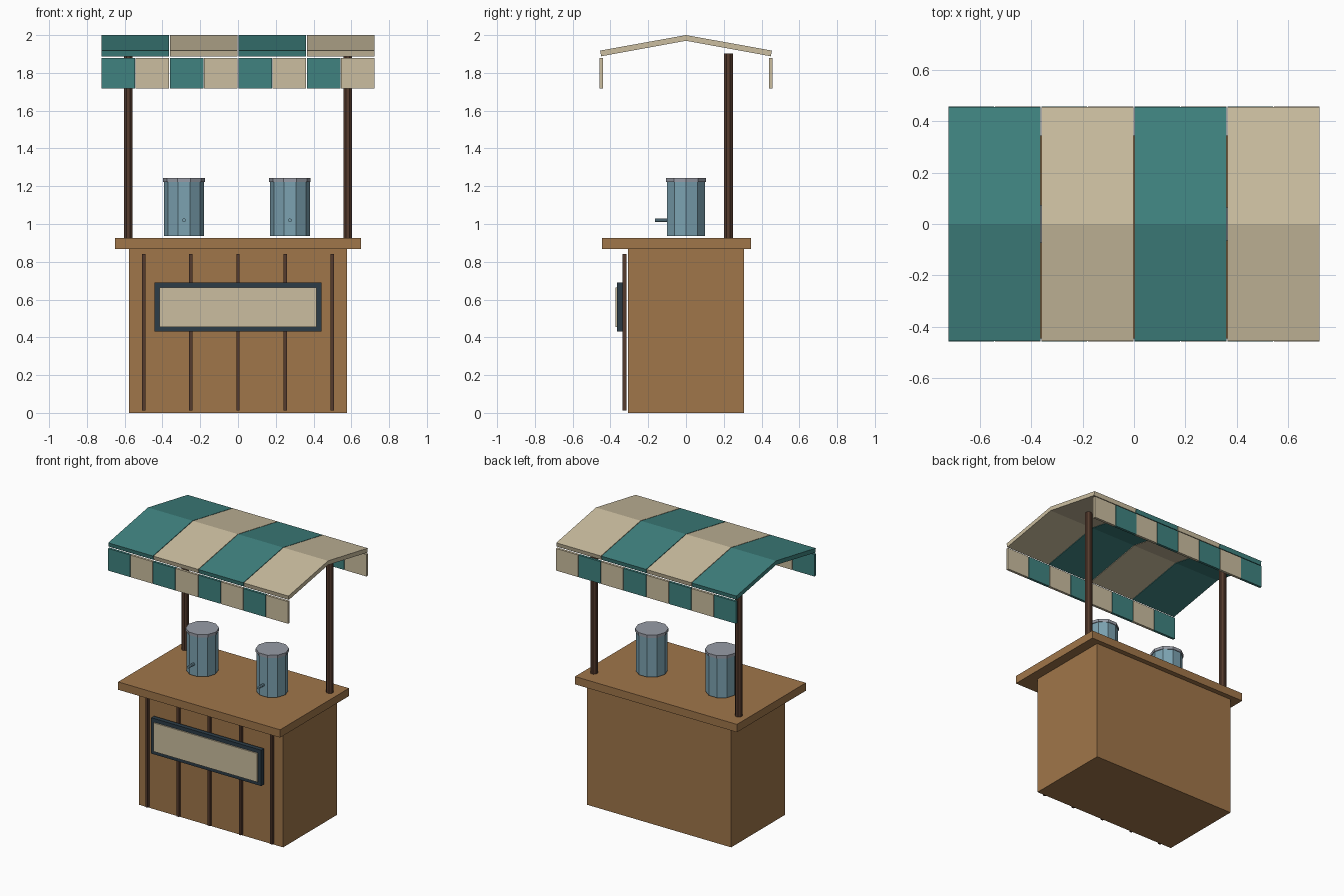
import bpy
import bmesh
from math import radians
from mathutils import Matrix

cube = bpy.data.objects.get("Cube")
if cube:
    bpy.data.objects.remove(cube, do_unlink=True)


def material(name, rgb):
    mat = bpy.data.materials.new(name)
    mat.use_nodes = True
    mat.diffuse_color = (*rgb, 1)
    mat.node_tree.nodes["Principled BSDF"].inputs["Base Color"].default_value = (*rgb, 1)
    return mat


WOOD = material("warm wood", (0.35, 0.18, 0.068))
DARK_WOOD = material("dark wood", (0.09, 0.043, 0.027))
TEAL = material("teal cloth", (0.05, 0.225, 0.215))
CREAM = material("cream cloth", (0.60, 0.515, 0.35))
NAVY = material("navy frame", (0.025, 0.045, 0.063))
STEEL_BLUE = material("blue metal", (0.20, 0.36, 0.44))
GREY = material("grey metal", (0.31, 0.33, 0.38))


def finish(bm, name, mat):
    bmesh.ops.recalc_face_normals(bm, faces=bm.faces)
    mesh = bpy.data.meshes.new(name)
    bm.to_mesh(mesh)
    bm.free()
    mesh.materials.append(mat)
    obj = bpy.data.objects.new(name, mesh)
    bpy.context.collection.objects.link(obj)
    return obj


def box(name, mat, x, y, z):
    """Box from (min, max) pairs."""
    bm = bmesh.new()
    bmesh.ops.create_cube(bm, size=1)
    for v in bm.verts:
        v.co = [lo + (hi - lo) * (c + 0.5) for c, (lo, hi) in zip(v.co, (x, y, z))]
    return finish(bm, name, mat)


def prism(name, mat, sides, radius, depth, centre, rotation):
    """Flat-sided cylinder around the rotated z axis."""
    bm = bmesh.new()
    bmesh.ops.create_cone(bm, cap_ends=True, segments=sides, radius1=radius,
                          radius2=radius, depth=depth,
                          matrix=Matrix.Translation(centre) @ rotation)
    return finish(bm, name, mat)


def extrude_x(name, mat, profile, x0, x1):
    """Extrude a (y, z) outline along x."""
    bm = bmesh.new()
    face = bm.faces.new([bm.verts.new((x0, y, z)) for y, z in profile])
    moved = bmesh.ops.extrude_face_region(bm, geom=[face])["geom"]
    bmesh.ops.translate(bm, vec=(x1 - x0, 0, 0),
                        verts=[g for g in moved if isinstance(g, bmesh.types.BMVert)])
    return finish(bm, name, mat)


# Counter
box("counter_body", WOOD, (-0.578, 0.578), (-0.308, 0.308), (0, 0.87))
box("counter_top", WOOD, (-0.65, 0.65), (-0.446, 0.344), (0.868, 0.925))

# Front battens
for i in range(5):
    x = -0.5 + i * 0.25
    box(f"front_batten_{i + 1}", DARK_WOOD, (x - 0.009, x + 0.009),
        (-0.335, -0.314), (0.012, 0.84))

# Sign board
box("sign_frame", NAVY, (-0.442, 0.442), (-0.365, -0.333), (0.43, 0.69))
box("sign_panel", CREAM, (-0.416, 0.416), (-0.374, -0.36), (0.455, 0.663))

# Posts
upright = Matrix.Rotation(radians(22.5), 4, "Z")
for side, x in (("right", -0.581), ("left", 0.581)):
    prism(f"{side}_post", DARK_WOOD, 8, 0.0255, 0.98, (x, 0.224, 1.413), upright)

# Drink canisters
turn = Matrix.Rotation(radians(90), 4, "Z")
along_y = Matrix.Rotation(radians(90), 4, "X")
for side, x in (("right", -0.286), ("left", 0.275)):
    prism(f"{side}_canister", STEEL_BLUE, 10, 0.105, 0.289, (x, 0, 1.0805), turn)
    prism(f"{side}_canister_lid", GREY, 10, 0.11, 0.021, (x, 0, 1.2335), turn)
    prism(f"{side}_canister_tap", STEEL_BLUE, 8, 0.0095, 0.08, (x, -0.124, 1.02), along_y)

# Striped awning roof
HALF = 0.725
GAP = 0.002
roof_profile = [(-0.455, 1.918), (0, 2.0), (0.455, 1.918),
                (0.449, 1.888), (0, 1.97), (-0.449, 1.888)]


def stripes(count):
    width = 2 * HALF / count
    for i in range(count):
        x0 = -HALF + i * width
        yield i + 1, x0 + GAP, x0 + width - GAP, (TEAL, CREAM)[i % 2]


for n, x0, x1, mat in stripes(4):
    extrude_x(f"roof_stripe_{n}", mat, roof_profile, x0, x1)

# Hanging valances
for side, y in (("front", -0.449), ("back", 0.449)):
    for n, x0, x1, mat in stripes(8):
        box(f"{side}_valance_{n}", mat, (x0, x1), (y - 0.009, y + 0.009), (1.718, 1.878))
